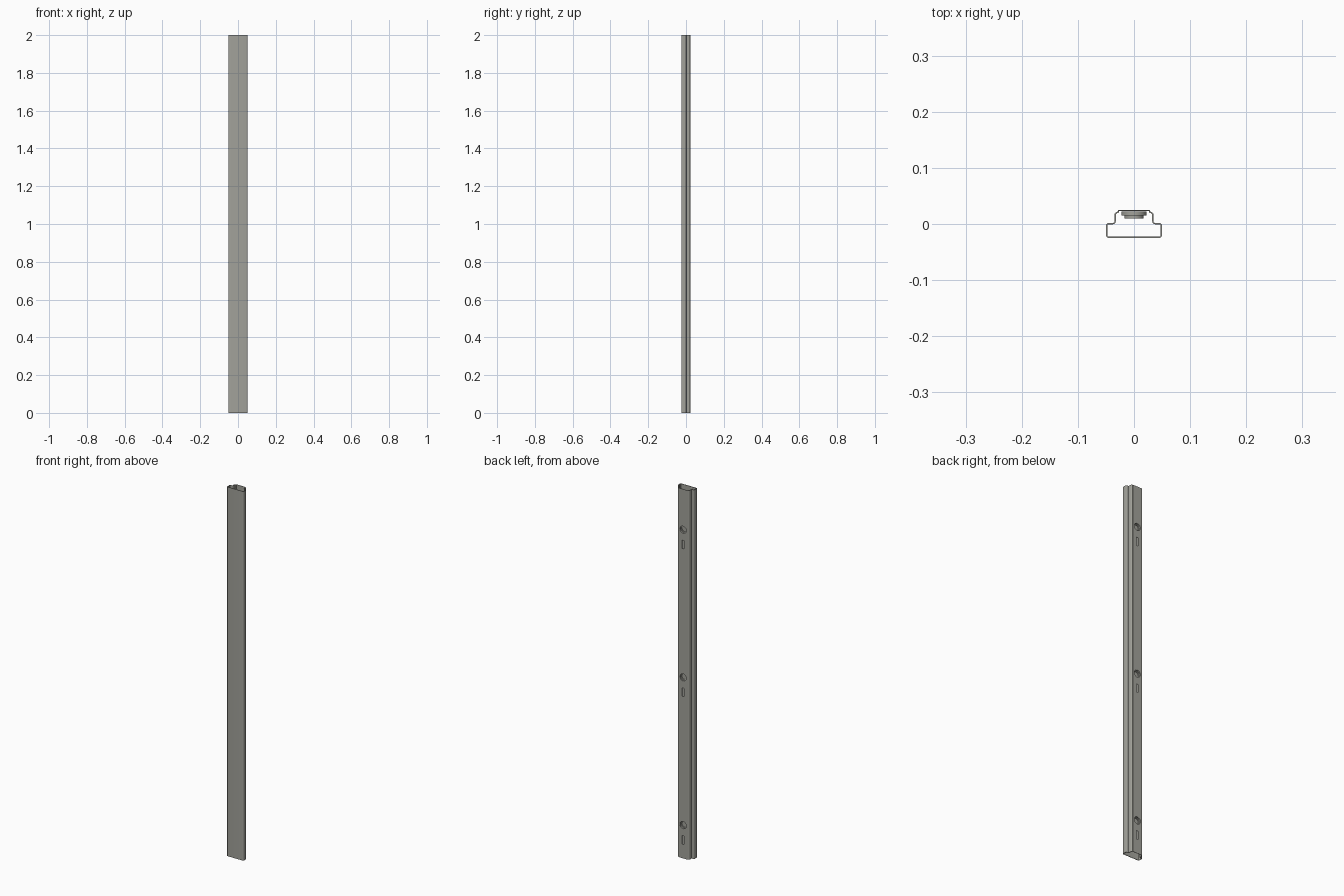
import bpy, bmesh, math
from mathutils import Vector, Matrix

if "Cube" in bpy.data.objects:
    bpy.data.objects.remove(bpy.data.objects["Cube"])

HEIGHT = 2.0
HOLES = (0.18, 0.98, 1.78)
SLOT_DROP = 0.08

steel = bpy.data.materials.new("warm grey steel")
steel.diffuse_color = (0.36, 0.36, 0.325, 1)
steel.use_nodes = True
steel.node_tree.nodes["Principled BSDF"].inputs["Base Color"].default_value = steel.diffuse_color


def to_object(name, bm, mat=None):
    me = bpy.data.meshes.new(name)
    bm.to_mesh(me)
    bm.free()
    ob = bpy.data.objects.new(name, me)
    bpy.context.collection.objects.link(ob)
    if mat:
        me.materials.append(mat)
    return ob


def smooth(ob):
    bpy.ops.object.select_all(action='DESELECT')
    ob.select_set(True)
    bpy.context.view_layer.objects.active = ob
    bpy.ops.object.shade_smooth_by_angle(angle=math.radians(35))


def rounded(corners, steps=5):
    """Closed outline with each (x, y, radius) right-angle corner filleted."""
    out, n = [], len(corners)
    for i, (x, y, r) in enumerate(corners):
        p = Vector((x, y))
        if r == 0:
            out.append(p)
            continue
        a = p + (Vector(corners[i - 1][:2]) - p).normalized() * r
        b = p + (Vector(corners[(i + 1) % n][:2]) - p).normalized() * r
        c = a + b - p
        for k in range(steps + 1):
            t = k / steps * math.pi / 2
            out.append(c + (a - c) * math.cos(t) + (b - c) * math.sin(t))
    return out


# Hollow stepped rail, open at both ends
half = [(0.05, -0.025, 0.006), (0.05, 0.002, 0.005), (0.035, 0.002, 0.003),
        (0.035, 0.022, 0.006), (0.0285, 0.022, 0), (0.0285, 0.025, 0)]
outline = rounded(half + [(-x, y, r) for x, y, r in reversed(half)])
bm = bmesh.new()
low = [bm.verts.new((p.x, p.y, 0)) for p in outline]
top = [bm.verts.new((p.x, p.y, HEIGHT)) for p in outline]
for i in range(len(low)):
    j = (i + 1) % len(low)
    bm.faces.new((low[i], low[j], top[j], top[i]))
rail = to_object("rail", bm, steel)
wall = rail.modifiers.new("wall", 'SOLIDIFY')
wall.thickness = 0.0025
wall.offset = -1

# Cutter for the round holes and slots in the back wall
bm = bmesh.new()
for z in HOLES:
    bmesh.ops.create_cone(bm, cap_ends=True, segments=32, radius1=0.019,
                          radius2=0.019, depth=0.02,
                          matrix=Matrix.Translation((0, 0.024, z)) @ Matrix.Rotation(math.pi / 2, 4, 'X'))
    bmesh.ops.create_cube(bm, size=1, matrix=Matrix.Translation((0, 0.024, z - SLOT_DROP))
                          @ Matrix.Diagonal((0.010, 0.02, 0.045, 1)))
cutter = to_object("hole_cutter", bm)
cutter.hide_render = True
cut = rail.modifiers.new("holes", 'BOOLEAN')
cut.object = cutter
cut.operation = 'DIFFERENCE'
cut.solver = 'EXACT'

# Bake the cuts and drop the cutter
deps = bpy.context.evaluated_depsgraph_get()
baked = bpy.data.meshes.new_from_object(rail.evaluated_get(deps))
rail.modifiers.clear()
rail.data = baked
bpy.data.objects.remove(cutter)
smooth(rail)

# Stepped round cups seated behind the holes
cup = [(0, 0.012), (0.015, 0.012), (0.015, 0.016), (0.019, 0.017), (0.019, 0.0225),
       (0.0225, 0.0225), (0.0225, 0.015), (0.017, 0.015), (0.017, 0.010), (0, 0.010)]
for n, z in enumerate(HOLES):
    bm = bmesh.new()
    vs = [bm.verts.new((r, y, z)) for r, y in cup]
    es = [bm.edges.new(pair) for pair in zip(vs, vs[1:])]
    bmesh.ops.spin(bm, geom=vs + es, cent=(0, 0, z), axis=(0, 1, 0),
                   angle=math.tau, steps=32, use_merge=True)
    bmesh.ops.remove_doubles(bm, verts=bm.verts, dist=1e-5)
    bmesh.ops.recalc_face_normals(bm, faces=bm.faces)
    smooth(to_object(f"round_cup_{n + 1}", bm, steel))
